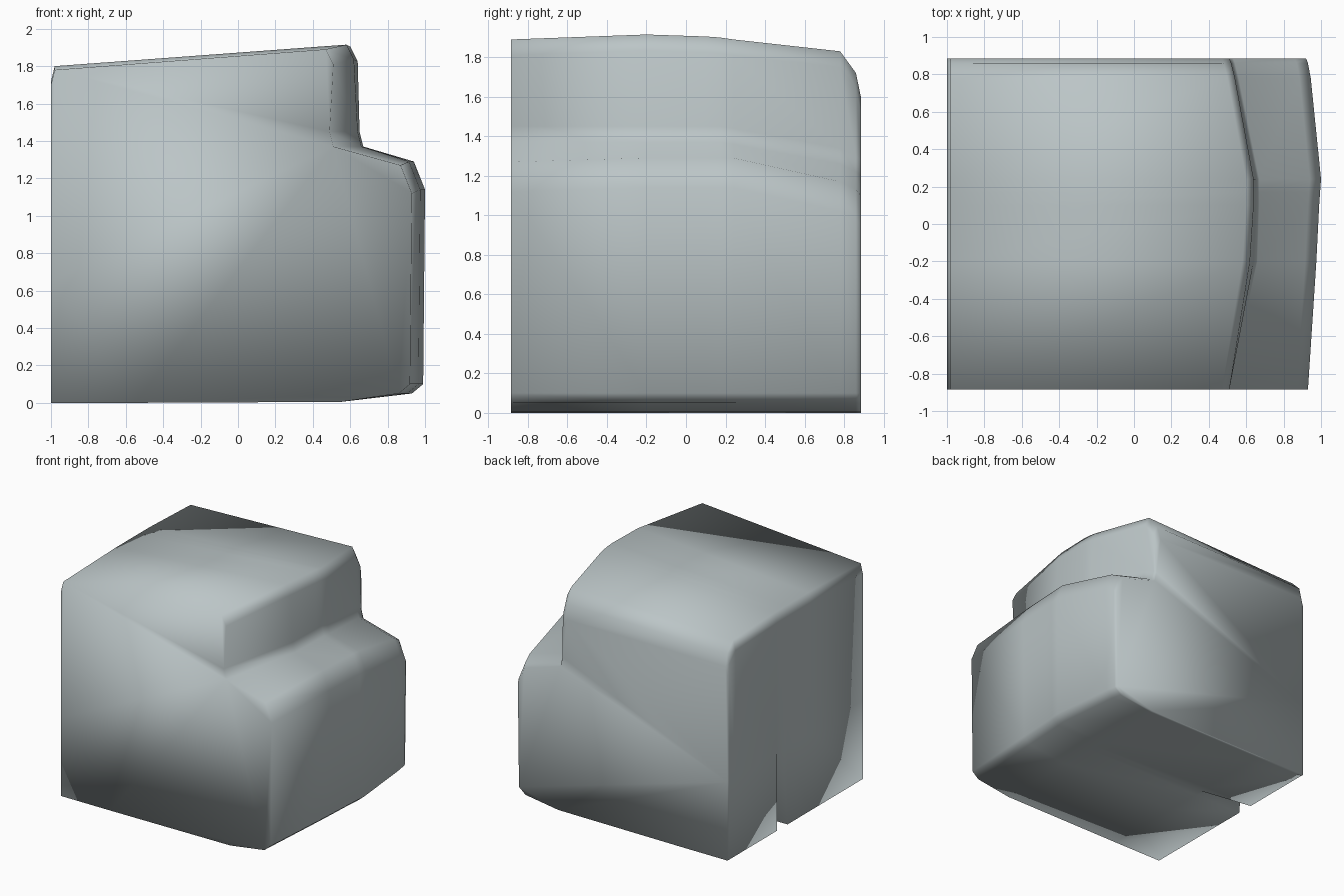
import bpy, bmesh

if "Cube" in bpy.data.objects:
    bpy.data.objects.remove(bpy.data.objects["Cube"])

# One flat stone colour
stone = bpy.data.materials.new("pale grey stone")
stone.diffuse_color = (0.50, 0.56, 0.57, 1)
stone.use_nodes = True
stone.node_tree.nodes["Principled BSDF"].inputs["Base Color"].default_value = stone.diffuse_color

# Stations along y: y, step top x, step foot x, outer x, top z, top-left z, step z, outer step z
STATIONS = [
    (-0.885, 0.47, 0.51, 0.93, 1.89, 1.78, 1.37, 1.27),
    (-0.20, 0.58, 0.66, 0.975, 1.915, 1.80, 1.37, 1.29),
    (0.10, 0.60, 0.67, 0.99, 1.905, 1.80, 1.37, 1.29),
    (0.17, 0.60, 0.67, 0.995, 1.90, 1.80, 1.37, 1.29),
    (0.24, 0.60, 0.67, 1.0, 1.89, 1.80, 1.36, 1.29),
    (0.78, 0.50, 0.56, 0.945, 1.83, 1.78, 1.26, 1.17),
    (0.86, 0.48, 0.54, 0.93, 1.72, 1.70, 1.22, 1.13),
    (0.885, 0.47, 0.53, 0.92, 1.60, 1.60, 1.20, 1.10),
]
CRACK_Y = 0.17


def section(y, s, f, o, t, tl, zs, zo):
    """Stepped block outline, starting at the lower left corner."""
    corner = (-0.84, 0.12) if y == CRACK_Y else (-1.0, 0.0)   # crack in the lower left edge
    pts = [corner, (-1, 0.65), (-1, tl - 0.08), (-0.98, tl),
           (s, t), (s + 0.04, t - 0.08), (f - 0.02, zs + 0.08), (f, zs),
           (o - 0.06, zo), (o, zo - 0.15), (o - 0.01, 0.10), (o - 0.07, 0.05),
           (0.55, 0.005), (-0.55, 0.0)]
    return [(x, y, z) for x, z in pts]


# Rock block: loft the sections and close both ends
bm = bmesh.new()
rings = [[bm.verts.new(p) for p in section(*st)] for st in STATIONS]
n = len(rings[0])
for a, b in zip(rings, rings[1:]):
    for i in range(n):
        j = (i + 1) % n
        bm.faces.new((a[i], a[j], b[j], b[i]))
bm.faces.new(rings[0])
bm.faces.new(rings[-1][::-1])
bmesh.ops.recalc_face_normals(bm, faces=bm.faces)
for face in bm.faces:
    face.smooth = True

mesh = bpy.data.meshes.new("rock_block")
bm.to_mesh(mesh)
bm.free()
mesh.materials.append(stone)
rock = bpy.data.objects.new("rock_block", mesh)
bpy.context.collection.objects.link(rock)
